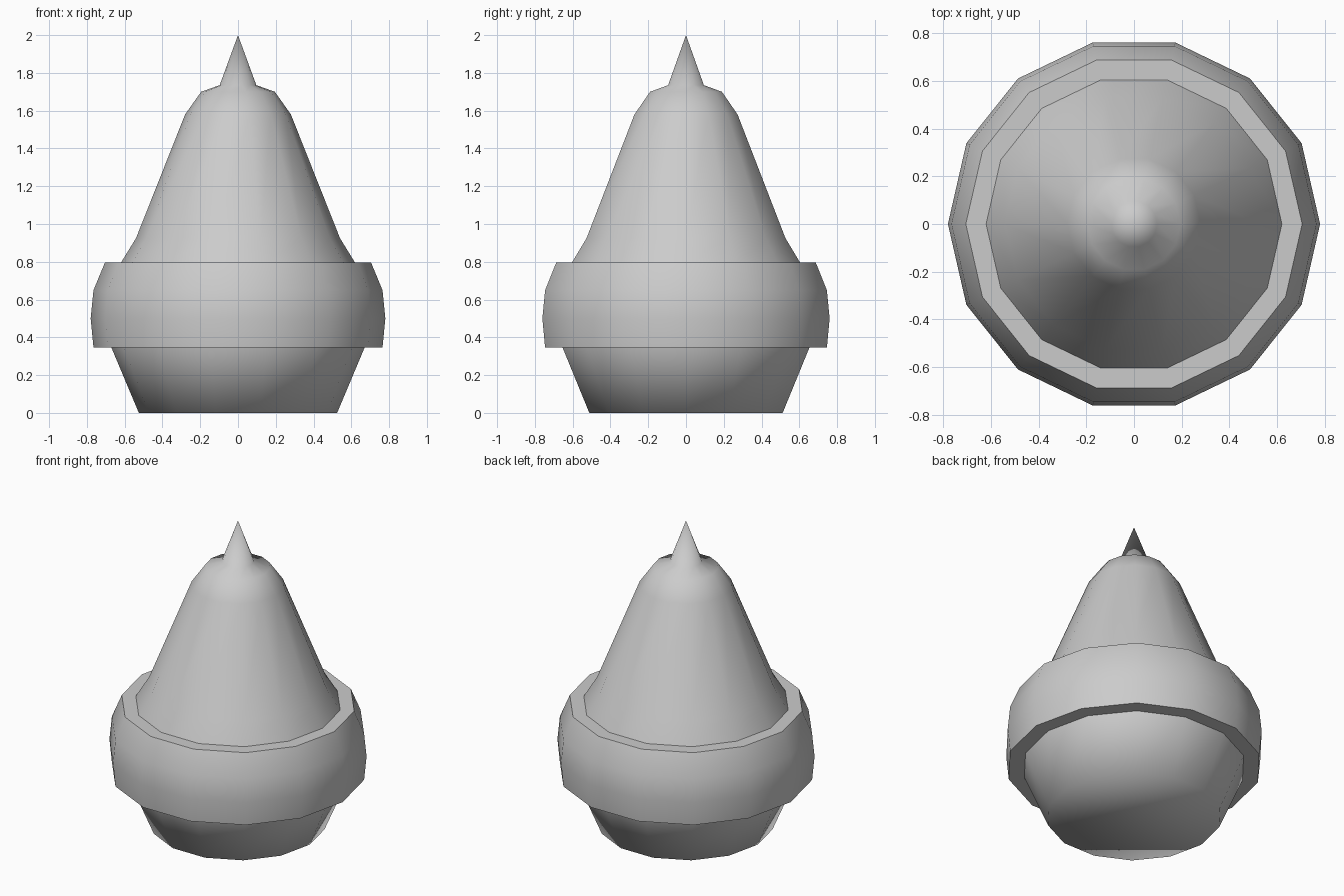
import bpy, bmesh
from math import cos, sin, tau, radians

if "Cube" in bpy.data.objects:
    bpy.data.objects.remove(bpy.data.objects["Cube"])

SIDES = 14


def lathe(name, profile, closed):
    """Revolve (radius, height) points; closed profiles make a hoop."""
    bm = bmesh.new()
    rings = []
    for r, z in profile:
        if r == 0:
            rings.append([bm.verts.new((0, 0, z))] * SIDES)
        else:
            rings.append([bm.verts.new((r * cos(tau * i / SIDES), r * sin(tau * i / SIDES), z))
                          for i in range(SIDES)])
    pairs = list(zip(rings, rings[1:]))
    if closed:
        pairs.append((rings[-1], rings[0]))
    else:
        bm.faces.new(rings[0][::-1])
    for a, b in pairs:
        for i in range(SIDES):
            j = (i + 1) % SIDES
            quad = list(dict.fromkeys((a[i], a[j], b[j], b[i])))
            bm.faces.new(quad)
    bmesh.ops.recalc_face_normals(bm, faces=bm.faces)
    for f in bm.faces:
        f.smooth = True
    mesh = bpy.data.meshes.new(name)
    bm.to_mesh(mesh)
    bm.free()
    obj = bpy.data.objects.new(name, mesh)
    bpy.context.collection.objects.link(obj)
    return obj


# Tapered body with flat base, rounded shoulder and pointed tip
lathe("body", [(0.525, 0), (0.67, 0.345), (0.68, 0.5), (0.67, 0.65), (0.62, 0.795),
               (0.54, 0.925), (0.28, 1.58), (0.195, 1.70), (0.097, 1.735), (0, 2.0)], False)

# Bulging band around the body, with crisp flat top and bottom ledges
band = lathe("band", [(0.64, 0.345), (0.765, 0.345), (0.78, 0.50), (0.765, 0.65),
                      (0.705, 0.795), (0.60, 0.795)], True)
bpy.context.view_layer.objects.active = band
band.select_set(True)
bpy.ops.object.shade_smooth_by_angle(angle=radians(40))
